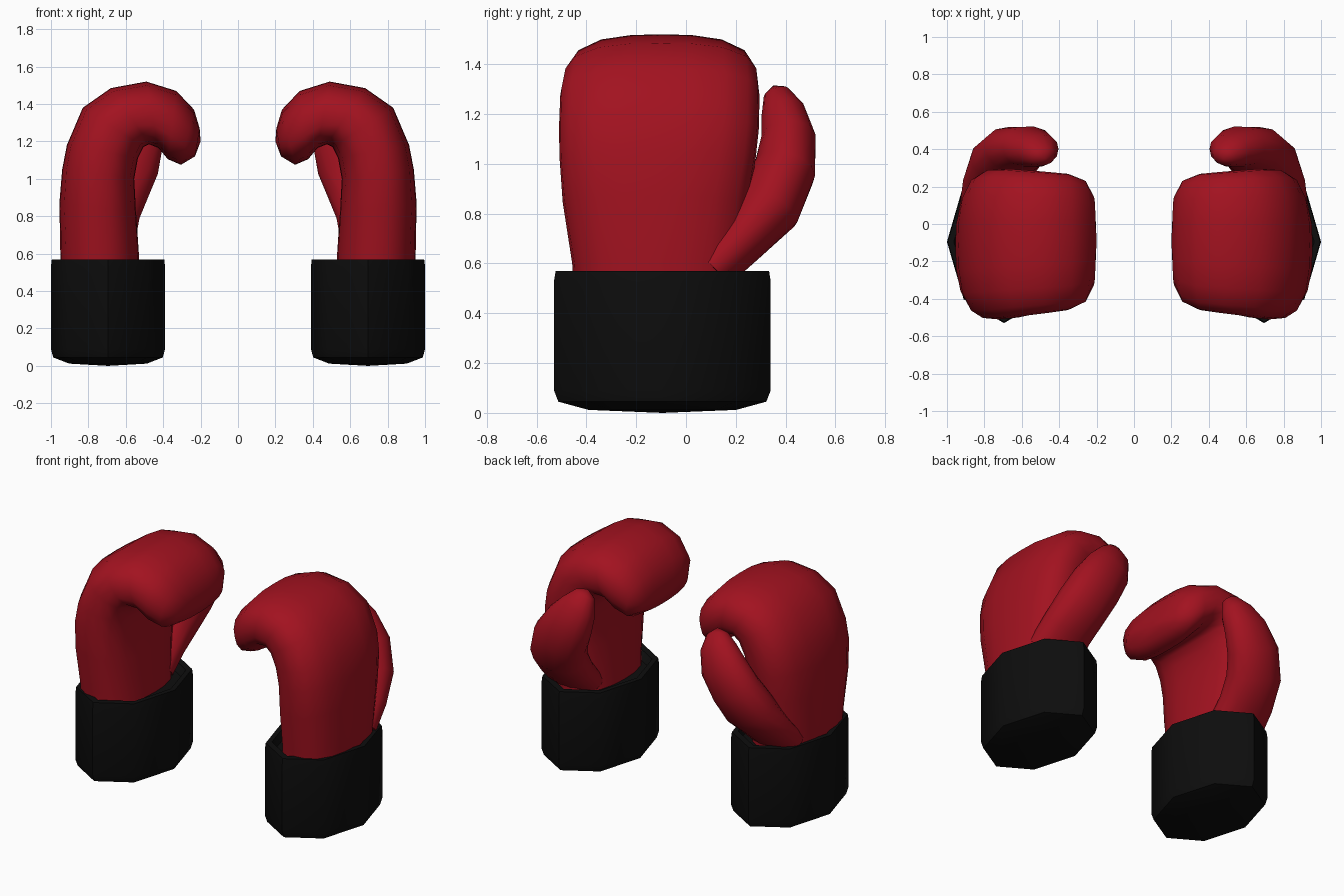
import bpy, bmesh, math
from mathutils import Vector

if "Cube" in bpy.data.objects:
    bpy.data.objects.remove(bpy.data.objects["Cube"])


def material(name, rgb):
    m = bpy.data.materials.new(name)
    m.diffuse_color = (*rgb, 1)
    m.use_nodes = True
    m.node_tree.nodes["Principled BSDF"].inputs["Base Color"].default_value = m.diffuse_color
    return m


def ring(c, u, v, n, power=2.0):
    """Superellipse loop around c with half-axes u and v."""
    pts = []
    for i in range(n):
        a = 2 * math.pi * i / n
        ca, sa = math.cos(a), math.sin(a)
        k = (abs(ca) ** power + abs(sa) ** power) ** (-1 / power)
        pts.append(c + u * ca * k + v * sa * k)
    return pts


def loft(name, rings, start, end, mat, angle):
    """Skin the rings, close both ends to a pole, mirror to the other hand."""
    bm = bmesh.new()
    loops = [[bm.verts.new(p) for p in r] for r in rings]
    n = len(loops[0])
    for a, b in zip(loops, loops[1:]):
        for i in range(n):
            j = (i + 1) % n
            bm.faces.new((a[i], a[j], b[j], b[i]))
    for loop, pole in ((loops[0], start), (loops[-1], end)):
        p = bm.verts.new(pole)
        for i in range(n):
            bm.faces.new((loop[i], loop[(i + 1) % n], p))
    bmesh.ops.recalc_face_normals(bm, faces=bm.faces)
    me = bpy.data.meshes.new(name)
    bm.to_mesh(me)
    bm.free()
    ob = bpy.data.objects.new(name, me)
    bpy.context.collection.objects.link(ob)
    me.materials.append(mat)
    bpy.ops.object.select_all(action='DESELECT')
    ob.select_set(True)
    bpy.context.view_layer.objects.active = ob
    bpy.ops.object.shade_smooth_by_angle(angle=math.radians(angle))
    ob.modifiers.new("Mirror", 'MIRROR').use_mirror_merge = False
    return ob


red = material("red_leather", (0.36, 0.006, 0.014))
black = material("black_cuff", (0.004, 0.004, 0.004))

# Cuffs: eight-sided, with a shallow rounded base
cuff_c = (0.695, -0.095)
cuff = []
for z, s in ((0.012, 0.68), (0.045, 0.96), (0.09, 1), (0.53, 1), (0.57, 0.985), (0.57, 0.88), (0.53, 0.8)):
    cuff.append(ring(Vector((*cuff_c, z)), Vector((0.305 * s, 0, 0)), Vector((0, 0.435 * s, 0)), 8))
loft("cuffs", cuff, (*cuff_c, 0.0), (*cuff_c, 0.53), black, 50)

# Mitts: back-of-hand point, palm point (x, z), and y range, curling to the fingertips
mitt = []
for ox, oz, ix, iz, y0, y1, p in (
        (0.95, 0.50, 0.525, 0.50, -0.45, 0.22, 2.4),
        (0.95, 0.60, 0.53, 0.60, -0.457, 0.225, 2.4),
        (0.955, 0.87, 0.545, 0.82, -0.495, 0.255, 2.6),
        (0.94, 1.05, 0.555, 1.00, -0.508, 0.28, 2.8),
        (0.915, 1.18, 0.535, 1.11, -0.51, 0.293, 2.8),
        (0.83, 1.38, 0.505, 1.17, -0.505, 0.295, 2.8),
        (0.68, 1.485, 0.475, 1.185, -0.49, 0.288, 2.8),
        (0.49, 1.52, 0.425, 1.165, -0.475, 0.278, 2.8),
        (0.33, 1.47, 0.375, 1.105, -0.46, 0.268, 2.8),
        (0.235, 1.37, 0.305, 1.075, -0.42, 0.235, 2.8),
        (0.205, 1.27, 0.23, 1.12, -0.33, 0.15, 2.6)):
    o, i = Vector((ox, 0, oz)), Vector((ix, 0, iz))
    c = (o + i) / 2 + Vector((0, (y0 + y1) / 2, 0))
    mitt.append(ring(c, (o - i) / 2, Vector((0, (y1 - y0) / 2, 0)), 20, p))
loft("mitts", mitt, (0.74, -0.115, 0.50), (0.2, -0.09, 1.2), red, 80)

# Thumbs: flattened tube rising beside the mitt and leaning over the palm
path = [(0.74, 0.10, 0.58, 0.19, 0.10), (0.73, 0.22, 0.70, 0.185, 0.11),
        (0.70, 0.33, 0.83, 0.18, 0.135), (0.64, 0.395, 0.97, 0.175, 0.125),
        (0.565, 0.412, 1.10, 0.155, 0.11), (0.51, 0.39, 1.21, 0.115, 0.088),
        (0.485, 0.362, 1.285, 0.065, 0.052)]
cs = [Vector(p[:3]) for p in path]
thumb = []
for k, p in enumerate(path):
    t = (cs[min(k + 1, len(cs) - 1)] - cs[max(k - 1, 0)]).normalized()
    v = t.cross(Vector((1, 0, 0))).normalized()
    u = v.cross(t).normalized()
    thumb.append(ring(cs[k], u * p[3], v * p[4], 14, 2.2))
loft("thumbs", thumb, cs[0], (0.477, 0.35, 1.315), red, 80)
